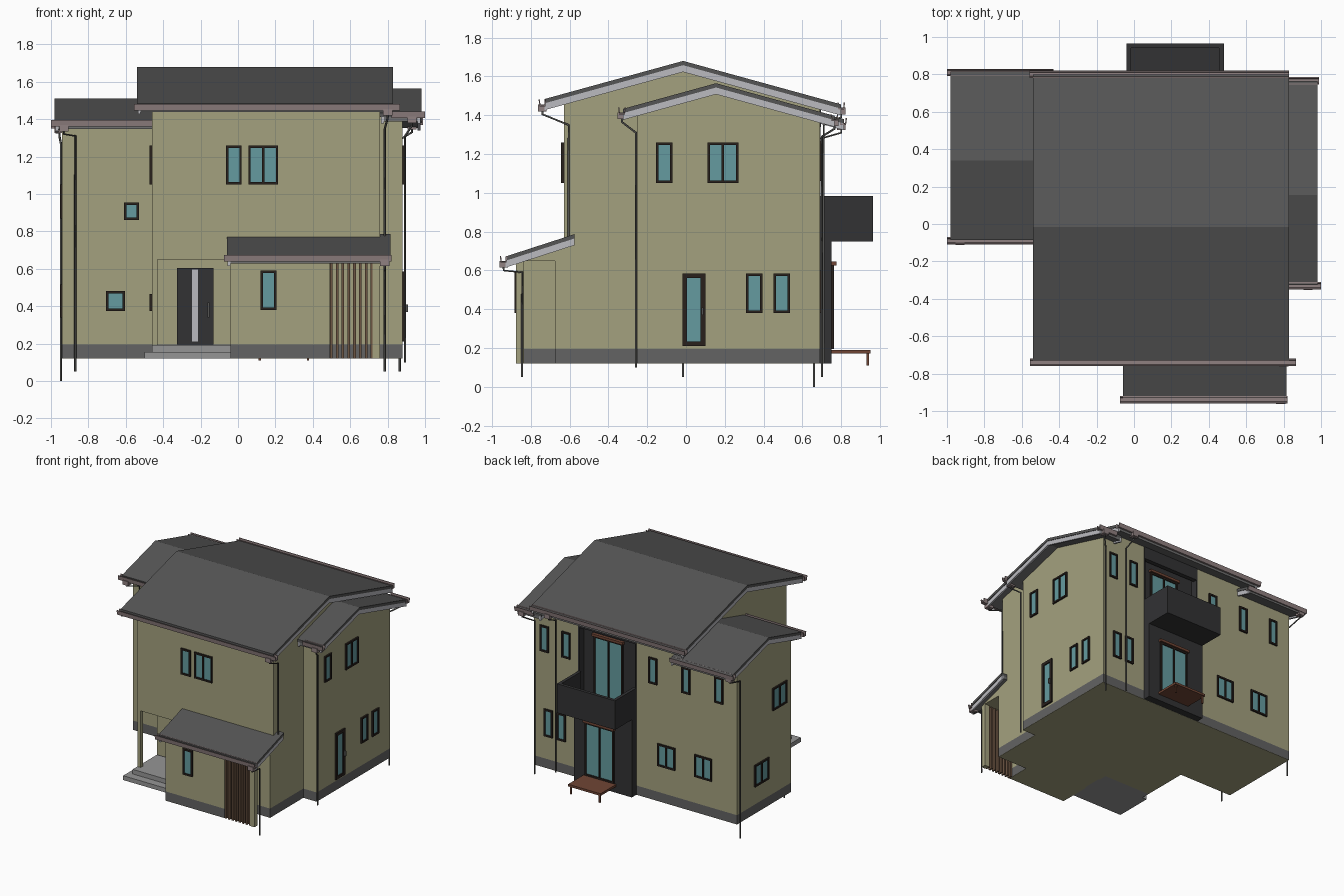
import bpy, bmesh
from mathutils import Vector

if "Cube" in bpy.data.objects:
    bpy.data.objects.remove(bpy.data.objects["Cube"])

def mat(name, r, g, b):
    m = bpy.data.materials.new(name)
    m.diffuse_color = (r, g, b, 1)
    m.use_nodes = True
    m.node_tree.nodes["Principled BSDF"].inputs["Base Color"].default_value = m.diffuse_color
    return m

WALL = mat("wall_olive", .37, .355, .21)
ROOF = mat("roof_grey", .09, .09, .09)
DARK = mat("dark_panel", .032, .032, .034)
BASE = mat("base_grey", .125, .125, .125)
SOFFIT = mat("soffit_grey", .16, .16, .16)
GLASS = mat("glass", .13, .33, .35)
FRAME = mat("frame_brown", .022, .015, .012)
WOOD = mat("louver_wood", .15, .09, .055)
DECK = mat("deck_wood", .16, .06, .035)
GUTTER = mat("gutter_mauve", .28, .22, .22)
TRIM = mat("trim_light", .5, .5, .53)
PIPE = mat("pipe_grey", .09, .09, .085)
STEP = mat("step_stone", .3, .3, .3)
SLOPE = .275

def finish(name, bm, material):
    bmesh.ops.recalc_face_normals(bm, faces=bm.faces)
    me = bpy.data.meshes.new(name)
    bm.to_mesh(me)
    bm.free()
    me.materials.append(material)
    ob = bpy.data.objects.new(name, me)
    bpy.context.collection.objects.link(ob)
    return ob

def boxes(name, material, *dims):
    """Each box is (x0, x1, y0, y1, z0, z1)."""
    bm = bmesh.new()
    for x0, x1, y0, y1, z0, z1 in dims:
        for v in bmesh.ops.create_cube(bm, size=1)["verts"]:
            v.co = ((x0, x1)[v.co.x > 0], (y0, y1)[v.co.y > 0], (z0, z1)[v.co.z > 0])
    return finish(name, bm, material)

def prism(name, material, pts, axis, a, b):
    """Extrude a (y,z) profile along x or an (x,y) profile along z."""
    bm = bmesh.new()
    vs = [bm.verts.new((a, p, q) if axis == "x" else (p, q, a)) for p, q in pts]
    ext = bmesh.ops.extrude_face_region(bm, geom=[bm.faces.new(vs)])["geom"]
    move = Vector((b - a, 0, 0)) if axis == "x" else Vector((0, 0, b - a))
    bmesh.ops.translate(bm, vec=move, verts=[g for g in ext if isinstance(g, bmesh.types.BMVert)])
    return finish(name, bm, material)

def cut(ob, dims):
    cutter = boxes("cutter", DARK, dims)
    cutter.hide_render = True
    mod = ob.modifiers.new("cut", "BOOLEAN")
    mod.operation, mod.solver, mod.object = "DIFFERENCE", "EXACT", cutter
    bpy.context.view_layer.objects.active = ob
    bpy.ops.object.modifier_apply(modifier=mod.name)
    bpy.data.objects.remove(cutter)

def gable(y0, yr, y1, zr, drop=0):
    return [(y, zr - SLOPE * abs(y - yr) - drop) for y in (y0, yr, y1)]

def roof(name, x0, x1, line):
    def layer(part, m, a, b, top, bottom):
        prism(name + part, m, [(y, z - top) for y, z in line] + [(y, z - bottom) for y, z in line[::-1]], "x", a, b)
    layer("_cover", ROOF, x0, x1, 0, .022)
    layer("_soffit", SOFFIT, x0 + .02, x1 - .02, .022, .045)
    for i, a in enumerate((x0 + .005, x1 - .02)):
        layer(f"_barge_{i}", TRIM, a, a + .015, .022, .057)

def gutter(name, x0, x1, y, z):
    u = [(-.02, 0), (-.015, -.035), (.015, -.035), (.02, 0), (.013, 0), (.01, -.028), (-.01, -.028), (-.013, 0)]
    prism(name, GUTTER, [(y + p, z + q) for p, q in u], "x", x0, x1)

def pipe(name, pts):
    x, y, z = pts[0]
    boxes(name + "_hopper", GUTTER, (x - .025, x + .025, y - .022, y + .022, z - .005, z + .03))
    cu = bpy.data.curves.new(name, "CURVE")
    cu.dimensions, cu.bevel_depth, cu.bevel_resolution, cu.use_fill_caps = "3D", .006, 1, True
    sp = cu.splines.new("POLY")
    sp.points.add(len(pts) - 1)
    for p, c in zip(sp.points, pts):
        p.co = (*c, 1)
    cu.materials.append(PIPE)
    bpy.context.collection.objects.link(bpy.data.objects.new(name, cu))

def on_wall(face, plane, u0, u1, z0, z1, d0, d1):
    """Box lying on a wall, from depth d0 to d1 outward."""
    s = 1 if face[0] == "+" else -1
    lo, hi = sorted((plane + s * d0, plane + s * d1))
    return (lo, hi, u0, u1, z0, z1) if face[1] == "x" else (u0, u1, lo, hi, z0, z1)

def window(name, face, plane, u0, u1, z0, z1, panes=1, t=.013):
    bars = [(u0, u1, z0, z0 + t), (u0, u1, z1 - t, z1)]
    for i in range(panes + 1):
        u = u0 + (u1 - u0 - t) * i / panes
        bars.append((u, u + t, z0 + t, z1 - t))
    boxes(name + "_frame", FRAME, *[on_wall(face, plane, *b, -.01, .013) for b in bars])
    boxes(name + "_glass", GLASS, on_wall(face, plane, u0 + t, u1 - t, z0 + t, z1 - t, -.01, .004))

# Plinth following the whole footprint
foot = [(-.94, 0), (-.46, 0), (-.46, -.38), (-.04, -.38), (-.04, -.87), (.49, -.87), (.49, -.675),
        (.76, -.675), (.76, -.25), (.88, -.25), (.88, .69), (-.94, .69)]
prism("floor_underside", WALL, foot, "z", .12, .122)
prism("plinth", BASE, foot, "z", .122, .195)

# Wall volumes
def body(name, x0, x1, y0, yr, y1, zr):
    return prism(name, WALL, [(y1, .195), (y0, .195)] + gable(y0, yr, y1, zr, .04), "x", x0, x1)
main = body("main_walls", -.46, .76, -.63, -.015, .69, 1.68)
cut(main, (-.6, -.04, -.8, -.38, .1, .65))
cut(main, (-.04, .48, .63, .8, .76, 1.4))
body("left_wing_walls", -.94, -.455, 0, .34, .69, 1.51)
body("right_wing_walls", .755, .88, -.25, .155, .69, 1.565)
porch = prism("porch_walls", WALL, [(-.625, .195), (-.87, .195), (-.87, .655), (-.625, .735)], "x", -.04, .76)
cut(porch, (.49, .9, -1, -.675, .1, .65))

# Roofs and gutters
roof("main_roof", -.54, .83, gable(-.73, -.015, .80, 1.68))
roof("left_roof", -.98, -.43, gable(-.085, .34, .815, 1.51))
roof("right_roof", .76, .98, gable(-.325, .155, .765, 1.565))
roof("porch_roof", -.06, .815, [(-.93, .672), (-.575, .787)])
for n, x0, x1, y, z in [("main_front", -.555, .865, -.74, 1.48), ("main_back", -.56, .83, .80, 1.465),
                        ("left_front", -1, -.46, -.09, 1.395), ("left_back", -1, -.43, .81, 1.385),
                        ("right_front", .82, 1, -.33, 1.44), ("right_back", .82, .99, .765, 1.405),
                        ("porch", -.075, .82, -.94, .675)]:
    gutter(n + "_gutter", x0, x1, y, z)

# Downpipes
for n, a, b, end in [("main_front", (.80, -.74, 1.425), (.785, -.605, 1.35), .76),
                     ("main_back", (.67, .80, 1.41), (.67, .71, 1.35), .12),
                     ("left_back", (-.955, .80, 1.33), (-.947, .66, 1.27), 0),
                     ("left_front", (-.93, -.09, 1.34), (-.87, -.015, 1.31), .05),
                     ("right_front", (.93, -.33, 1.385), (.893, -.258, 1.31), .1),
                     ("right_back", (.93, .765, 1.35), (.865, .70, 1.29), .05),
                     ("porch", (.785, -.94, .62), (.785, -.845, .59), .05)]:
    pipe(n + "_downpipe", [a, (a[0], a[1], a[2] - .02), b, (b[0], b[1], end)])

# Entrance: corner post, steps and door
boxes("entry_post", WALL, (-.46, -.43, -.63, -.6, .19, .65))
boxes("entry_steps", STEP, (-.46, -.04, -.69, -.38, .12, .192), (-.5, -.03, -.755, -.45, .12, .155))
boxes("front_door", DARK, (-.325, -.13, -.395, -.375, .195, .605))
boxes("front_door_light", TRIM, (-.247, -.213, -.4, -.39, .21, .595))
boxes("front_door_handle", PIPE, (-.162, -.153, -.413, -.393, .34, .42))

# Porch post and wooden louvers
boxes("porch_post", WALL, (.72, .76, -.875, -.835, .12, .66))
boxes("porch_louvers", WOOD, *[(x, x + .014, -.872, -.838, .12, .655) for x in (.492 + i * .031 for i in range(8))])

# Rear dark bay, balcony and upper recess lining
boxes("rear_bay", DARK, (-.04, .48, .68, .75, .121, .76))
boxes("balcony", DARK, (-.04, .48, .63, .965, .75, .78), (-.04, .48, .94, .965, .78, .985),
      (-.04, -.015, .69, .94, .78, .985), (.455, .48, .69, .94, .78, .985))
boxes("balcony_recess", DARK, (-.04, .48, .626, .635, .78, 1.4), (-.04, -.03, .635, .694, .78, 1.4),
      (.47, .48, .635, .694, .78, 1.4), (-.04, .48, .66, .696, 1.34, 1.44))
window("lower_patio_door", "+y", .75, .115, .375, .195, .625, 2)
window("upper_patio_door", "+y", .635, .115, .375, .785, 1.28, 2)
boxes("patio_door_heads", DECK, (.105, .385, .75, .775, .625, .645), (.105, .385, .635, .66, 1.28, 1.3))

# Garden deck
boxes("deck", DECK, (.1, .39, .75, .95, .172, .19),
      *[(x, x + .012, .93, .942, .11, .172) for x in (.11, .368)])

# Windows: face, plane, span, height range, panes
wins = [("-y", -.63, -.065, .02, 1.05, 1.26, 1), ("-y", -.63, .055, .215, 1.05, 1.26, 2),
        ("-y", -.87, .12, .205, .38, .59, 1), ("-y", 0, -.61, -.53, .86, .955, 1),
        ("-y", 0, -.705, -.605, .375, .48, 1),
        ("+x", .88, -.155, -.07, 1.05, 1.26, 1), ("+x", .88, .11, .27, 1.05, 1.26, 2),
        ("+x", .88, .31, .395, .38, .585, 1), ("+x", .88, .45, .535, .38, .585, 1),
        ("-x", -.94, .06, .24, .87, 1.05, 2), ("-x", -.94, .29, .47, .34, .515, 2),
        ("-x", -.46, -.34, -.26, 1.05, 1.26, 1), ("-x", -.46, -.24, -.16, .375, .465, 1)]
wins += [("+y", .69, x - .038, x + .038, 1.06, 1.27, 1) for x in (-.78, -.487, -.19, .587, .783)]
wins += [("+y", .69, x - .038, x + .038, .38, .6, 1) for x in (.63, .747)]
wins += [("+y", .69, x - .078, x + .078, .41, .59, 2) for x in (-.64, -.31)]
for i, w in enumerate(wins):
    window(f"window_{i}", *w)
window("side_door", "+x", .88, -.018, .1, .21, .585, 1, .024)
boxes("side_door_handle", PIPE, (.89, .91, .08, .09, .37, .41))
